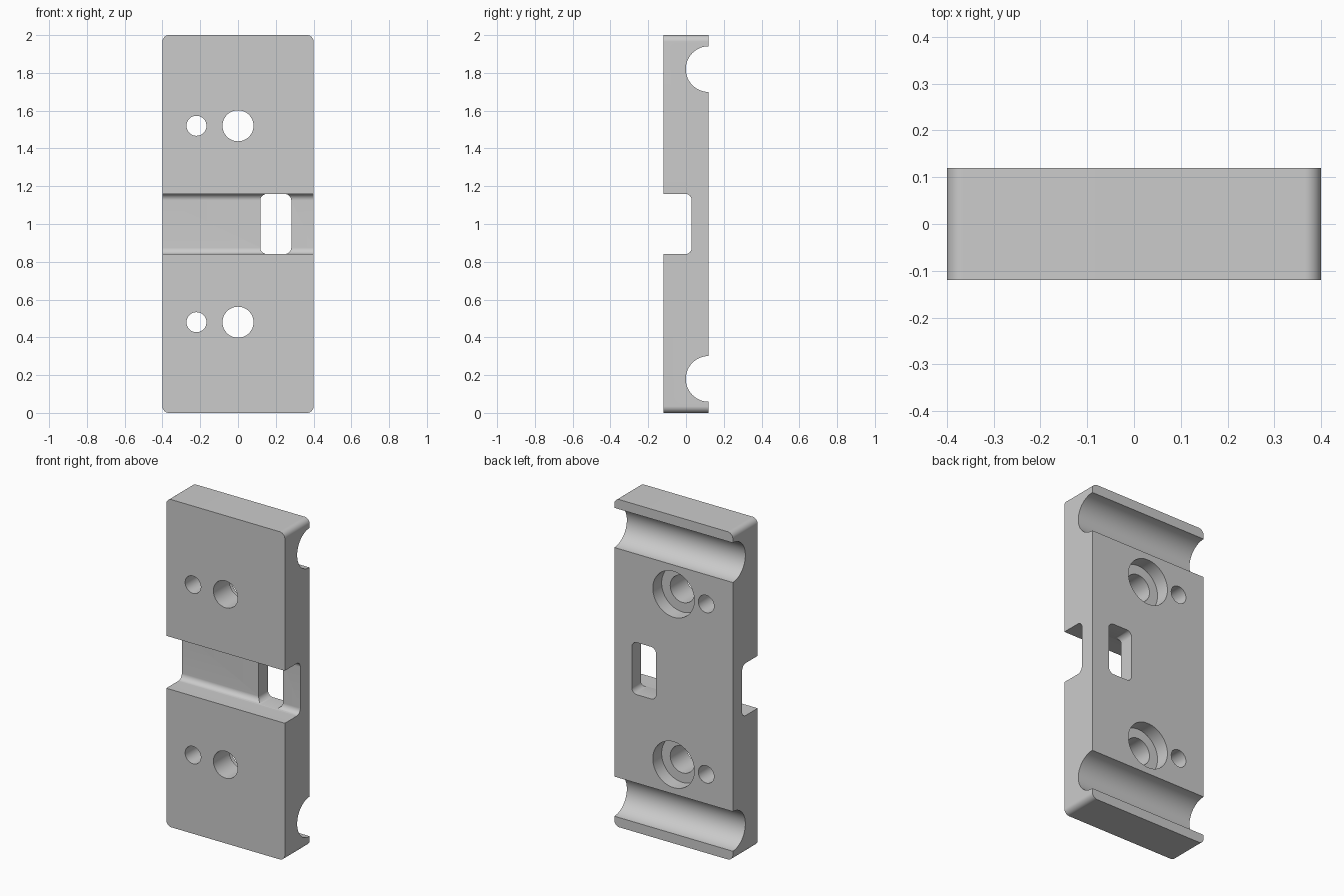
import bpy, bmesh
from math import cos, sin, pi, radians
from mathutils import Vector

if "Cube" in bpy.data.objects:
    bpy.data.objects.remove(bpy.data.objects["Cube"], do_unlink=True)

grey = bpy.data.materials.new("light grey")
grey.use_nodes = True
colour = (0.6, 0.6, 0.6, 1)
grey.diffuse_color = colour
grey.node_tree.nodes["Principled BSDF"].inputs["Base Color"].default_value = colour


def rounded_prism(name, axis, center, size, radius, steps=16):
    """Box whose edges along the given axis are rounded; a full radius gives a cylinder."""
    a, b = [i for i in range(3) if i != axis]
    bm = bmesh.new()
    ring = []
    for quarter, (sa, sb) in enumerate([(1, 1), (-1, 1), (-1, -1), (1, -1)]):
        for k in range(steps + 1):
            t = (quarter + k / steps) * pi / 2
            p = Vector(center)
            p[axis] -= size[axis] / 2
            p[a] += sa * (size[a] / 2 - radius) + radius * cos(t)
            p[b] += sb * (size[b] / 2 - radius) + radius * sin(t)
            ring.append(bm.verts.new(p))
    bmesh.ops.remove_doubles(bm, verts=ring, dist=1e-5)
    face = bm.faces.new(list(bm.verts))
    depth = Vector((0, 0, 0))
    depth[axis] = size[axis]
    top = bmesh.ops.extrude_face_region(bm, geom=[face], use_keep_orig=True)["geom"]
    bmesh.ops.translate(bm, vec=depth, verts=[g for g in top if isinstance(g, bmesh.types.BMVert)])
    bmesh.ops.recalc_face_normals(bm, faces=bm.faces)
    mesh = bpy.data.meshes.new(name)
    bm.to_mesh(mesh)
    bm.free()
    mesh.materials.append(grey)
    obj = bpy.data.objects.new(name, mesh)
    bpy.context.collection.objects.link(obj)
    return obj


def cylinder(name, axis, center, radius, length):
    size = [2 * radius] * 3
    size[axis] = length
    return rounded_prism(name, axis, center, size, radius)


# Plate with rounded corners
plate = rounded_prism("mounting_plate", 1, (0, 0, 1), (0.8, 0.24, 2), 0.035)

# Front cross groove and the slot through its floor
cutters = [
    rounded_prism("groove_cutter", 0, (0, -0.135, 1), (1, 0.33, 0.32), 0.035),
    rounded_prism("slot_cutter", 1, (0.2, 0.15, 1), (0.164, 0.32, 0.318), 0.035),
]
# Mirrored upper and lower features
for side in (-1, 1):
    hole_z = 1 + side * 0.52
    cutters += [
        cylinder("channel_cutter", 0, (0, 0.12, 1 + side * 0.82), 0.121, 1),
        cylinder("bolt_hole_cutter", 1, (0, 0, hole_z), 0.082, 1),
        cylinder("counterbore_cutter", 1, (0, 0.135, hole_z), 0.14, 0.2),
        cylinder("pin_hole_cutter", 1, (-0.22, 0, hole_z), 0.053, 1),
    ]

# Cut every feature, then remove the cutters
bpy.ops.object.select_all(action="DESELECT")
plate.select_set(True)
bpy.context.view_layer.objects.active = plate
for cutter in cutters:
    cutter.hide_render = True
    cut = plate.modifiers.new(cutter.name, "BOOLEAN")
    cut.operation = "DIFFERENCE"
    cut.solver = "EXACT"
    cut.object = cutter
    bpy.ops.object.modifier_apply(modifier=cut.name)
    bpy.data.objects.remove(cutter, do_unlink=True)

bpy.ops.object.shade_smooth_by_angle(angle=radians(30))
